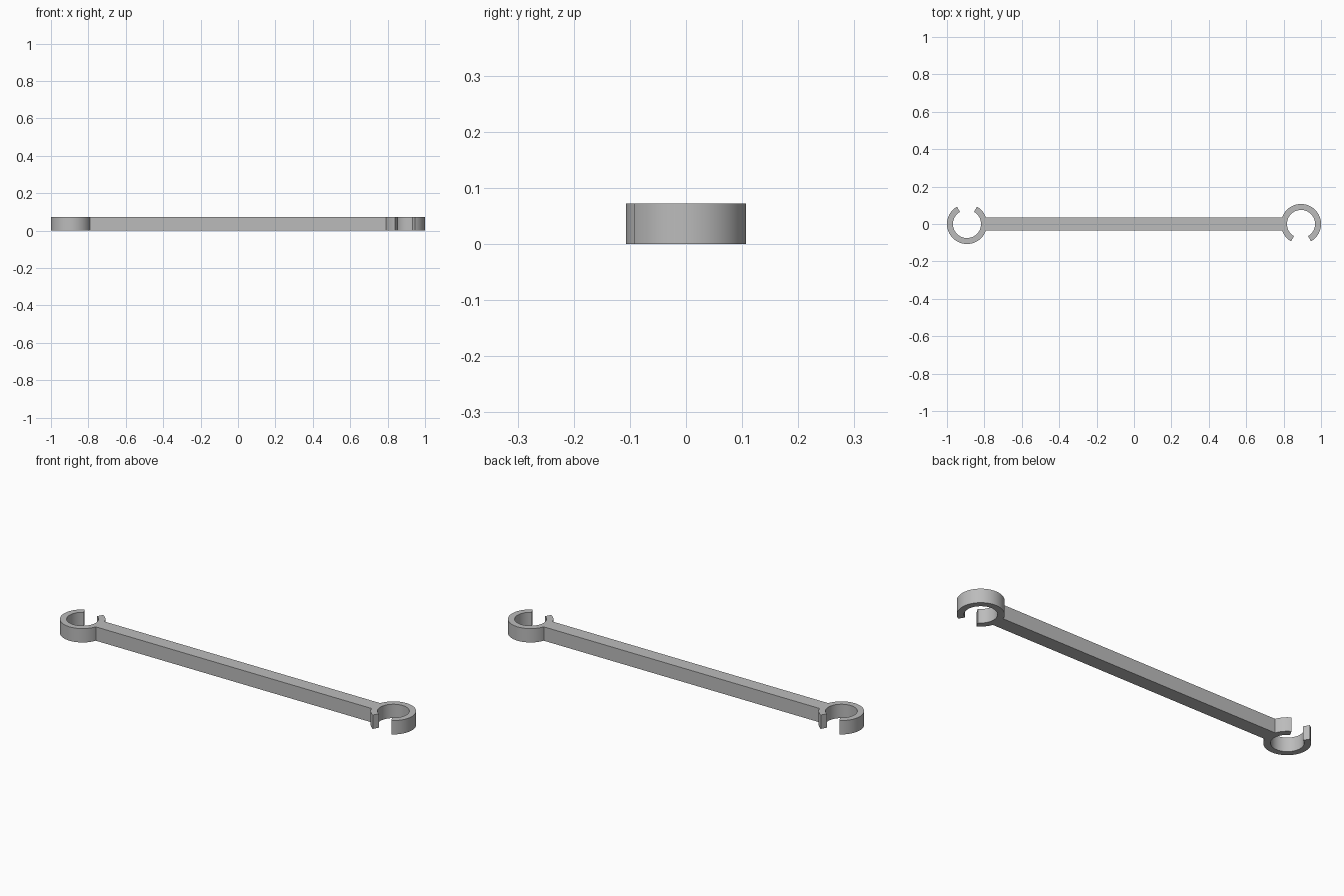
import bpy
import bmesh
from math import radians, asin, degrees, cos, sin

cube = bpy.data.objects.get("Cube")
if cube:
    bpy.data.objects.remove(cube, do_unlink=True)

OUTER, INNER = 0.107, 0.075      # hook radii
CENTRE = 1 - OUTER               # hook centre along x
HALF_WIDTH = 0.036               # half width of the bar
HEIGHT = 0.072
GAP = 30                         # half angle of the hook opening


def arc(radius, start, end, steps):
    """Points along an arc of the right-hand hook, angles in degrees."""
    angles = [radians(start + (end - start) * i / steps) for i in range(steps + 1)]
    return [(CENTRE + radius * cos(a), radius * sin(a)) for a in angles]


# Grey material
grey = bpy.data.materials.new("grey")
grey.use_nodes = True
colour = (0.5, 0.5, 0.5, 1)
grey.diffuse_color = colour
grey.node_tree.nodes["Principled BSDF"].inputs["Base Color"].default_value = colour

# Outline of one half: short lip, inside of the hook, then round the outside
join = degrees(asin(HALF_WIDTH / OUTER))
half = arc(OUTER, 180 + join, 270 - GAP, 8)
half += arc(INNER, 270 - GAP, GAP - 90, 60)
half += arc(OUTER, GAP - 90, 180 - join, 48)

# The other half is the same outline turned half way round
outline = half + [(-x, -y) for x, y in half]

# Extrude the outline into a solid
bm = bmesh.new()
base = bm.faces.new([bm.verts.new((x, y, 0)) for x, y in outline])
top = bmesh.ops.extrude_face_region(bm, geom=[base], use_keep_orig=True)
top_verts = [v for v in top["geom"] if isinstance(v, bmesh.types.BMVert)]
bmesh.ops.translate(bm, verts=top_verts, vec=(0, 0, HEIGHT))
bmesh.ops.recalc_face_normals(bm, faces=bm.faces)
mesh = bpy.data.meshes.new("double_hook_bar")
bm.to_mesh(mesh)
bm.free()
mesh.materials.append(grey)

bar = bpy.data.objects.new("double_hook_bar", mesh)
bpy.context.collection.objects.link(bar)
bpy.ops.object.select_all(action="DESELECT")
bar.select_set(True)
bpy.context.view_layer.objects.active = bar
bpy.ops.object.shade_smooth_by_angle(angle=radians(30))
